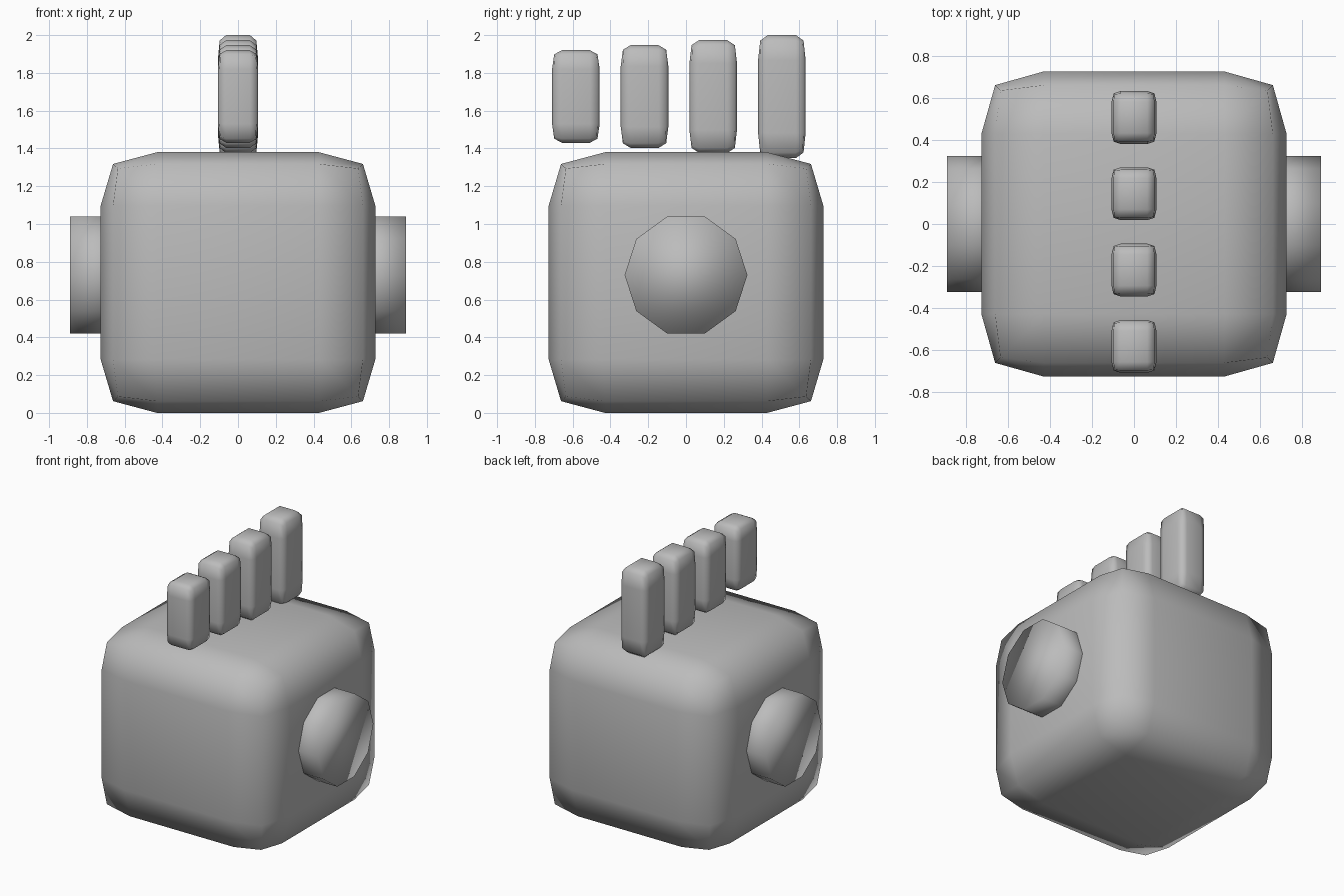
import bpy, bmesh, math
from mathutils import Vector

cube = bpy.data.objects.get("Cube")
if cube:
    bpy.data.objects.remove(cube, do_unlink=True)

grey = bpy.data.materials.new("plain_grey")
grey.use_nodes = True
colour = (0.5, 0.5, 0.5, 1)
grey.diffuse_color = colour
grey.node_tree.nodes["Principled BSDF"].inputs["Base Color"].default_value = colour


def finish(bm, name, location):
    """Turn a bmesh into a smooth grey object."""
    bmesh.ops.recalc_face_normals(bm, faces=bm.faces[:])
    for face in bm.faces:
        face.smooth = True
    mesh = bpy.data.meshes.new(name)
    bm.to_mesh(mesh)
    bm.free()
    mesh.materials.append(grey)
    obj = bpy.data.objects.new(name, mesh)
    obj.location = location
    bpy.context.collection.objects.link(obj)
    return obj


def rounded_block(name, center, half):
    """Box with wide two-segment rounding, stretched to its half sizes."""
    bm = bmesh.new()
    bmesh.ops.create_cube(bm, size=2)
    bmesh.ops.subdivide_edges(bm, edges=bm.edges[:], cuts=2, use_grid_fill=True)
    outer = {1: 1.0, 2: 0.91, 3: 0.875}   # face, edge and corner points
    for v in bm.verts:
        on_side = [abs(c) > 0.9 for c in v.co]
        reach = outer[sum(on_side)]
        v.co = Vector([math.copysign(reach if side else 0.59, c) * h
                       for c, side, h in zip(v.co, on_side, half)])
    return finish(bm, name, center)


def side_disc(name, side):
    """Ten-sided disc standing out of the body along x."""
    bm = bmesh.new()
    ring = [bm.verts.new((0.6 * side, 0.325 * math.cos(a), 0.325 * math.sin(a)))
            for a in (math.tau * i / 10 for i in range(10))]
    base = bm.faces.new(ring)
    result = bmesh.ops.extrude_face_region(bm, geom=[base], use_keep_orig=True)
    moved = [g for g in result["geom"] if isinstance(g, bmesh.types.BMVert)]
    bmesh.ops.translate(bm, verts=moved, vec=(0.29 * side, 0, 0))
    return finish(bm, name, (0, 0, 0.73))


# Body
rounded_block("body", (0, 0, 0.69), (0.727, 0.727, 0.69))

# Discs on both sides
side_disc("left_disc", 1)
side_disc("right_disc", -1)

# Row of crest blocks, taller towards the back
for i in range(4):
    bottom = 1.43 - 0.027 * i
    top = 1.92 + 0.0267 * i
    rounded_block(f"crest_block_{i + 1}",
                  (0, -0.583 + 0.3635 * i, (bottom + top) / 2),
                  (0.107, 0.126, (top - bottom) / 2))
